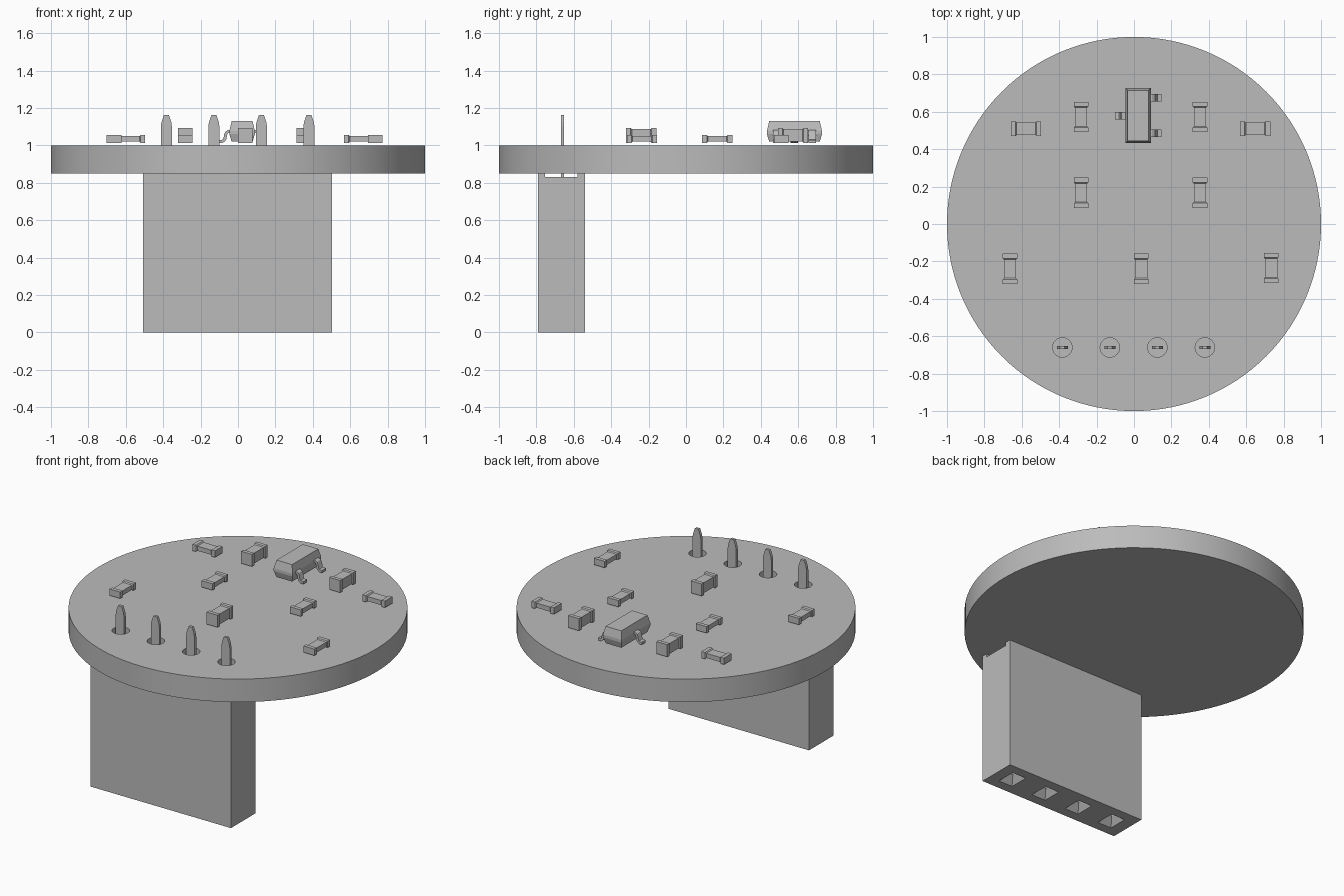
import bpy, bmesh, math
from mathutils import Vector

cube = bpy.data.objects.get("Cube")
if cube:
    bpy.data.objects.remove(cube, do_unlink=True)

GREY = (0.5, 0.5, 0.5, 1.0)
grey = bpy.data.materials.new("plain grey")
grey.use_nodes = True
grey.diffuse_color = GREY
grey.node_tree.nodes["Principled BSDF"].inputs["Base Color"].default_value = GREY


def loft(name, rings):
    """Skin a closed solid through rings of equal point count."""
    bm = bmesh.new()
    loops = [[bm.verts.new(p) for p in ring] for ring in rings]
    n = len(loops[0])
    for a, b in zip(loops, loops[1:]):
        for i in range(n):
            j = (i + 1) % n
            bm.faces.new((a[i], a[j], b[j], b[i]))
    bm.faces.new(loops[0][::-1])
    bm.faces.new(loops[-1])
    bmesh.ops.recalc_face_normals(bm, faces=bm.faces)
    mesh = bpy.data.meshes.new(name)
    bm.to_mesh(mesh)
    bm.free()
    mesh.materials.append(grey)
    obj = bpy.data.objects.new(name, mesh)
    bpy.context.collection.objects.link(obj)
    return obj


def rect(cx, cy, z, hx, hy):
    return [(cx + sx * hx, cy + sy * hy, z) for sx, sy in ((-1, -1), (1, -1), (1, 1), (-1, 1))]


def circle(cx, cy, z, r, n):
    return [(cx + r * math.cos(math.tau * i / n), cy + r * math.sin(math.tau * i / n), z) for i in range(n)]


def activate(obj):
    bpy.ops.object.select_all(action='DESELECT')
    obj.select_set(True)
    bpy.context.view_layer.objects.active = obj


def cut(obj, cutter):
    """Subtract the cutter, then throw it away."""
    cutter.hide_render = True
    mod = obj.modifiers.new("cut", 'BOOLEAN')
    mod.operation, mod.solver, mod.object = 'DIFFERENCE', 'EXACT', cutter
    activate(obj)
    bpy.ops.object.modifier_apply(modifier=mod.name)
    bpy.data.objects.remove(cutter, do_unlink=True)


def smooth(obj):
    activate(obj)
    bpy.ops.object.shade_smooth_by_angle(angle=math.radians(30))


PIN_X = [-0.383 + 0.254 * i for i in range(4)]
PIN_Y = -0.66

# Round board with pin holes
board = loft("round_board", [circle(0, 0, z, 1, 128) for z in (0.85, 1.0)])
for x in PIN_X:
    cut(board, loft("hole_cutter", [circle(x, PIN_Y, z, 0.052, 32) for z in (0.8, 1.05)]))
smooth(board)

# Socket housing: channel along the top, funnel openings underneath
housing = loft("socket_housing", [rect(-0.003, -0.665, z, 0.506, 0.126) for z in (0, 0.85)])
cut(housing, loft("channel_cutter", [rect(0, -0.667, z, 0.6, 0.088) for z in (0.83, 0.9)]))
for x in PIN_X:
    funnel = ((-0.01, 0.056, 0.071), (0.05, 0.022, 0.022), (0.35, 0.022, 0.022))
    cut(housing, loft("funnel_cutter", [rect(x, -0.665, z, hx, hy) for z, hx, hy in funnel]))

# Flat pins with tapered tips
for i, x in enumerate(PIN_X):
    shape = ((0.5, 0.03), (1.1, 0.03), (1.125, 0.026), (1.155, 0.016), (1.163, 0.012))
    loft(f"pin_{i + 1}", [rect(x, PIN_Y, z, h, 0.009) for z, h in shape])


def chip(name, x, y, height, along_x=False):
    """Small chip: two end caps with a slimmer waist between them."""
    z0, half_w, half_l, g = 1.014, 0.039, 0.081, 0.006
    rings = []
    for t, inset in ((-half_l, 0), (-0.056, 0), (-0.05, g), (0.05, g), (0.056, 0), (half_l, 0)):
        w, lo, hi = half_w - inset, z0 + inset, z0 + height - inset
        section = ((-w, lo), (w, lo), (w, hi), (-w, hi))
        rings.append([(x + t, y + s, z) if along_x else (x + s, y + t, z) for s, z in section])
    loft(name, rings)


# Low chips
LOW, TALL = 0.042, 0.079
for name, x, y, flat in (("outer_back_right", -0.577, 0.51, True), ("outer_back_left", 0.648, 0.51, True),
                         ("middle_right", -0.283, 0.167, False), ("middle_left", 0.353, 0.167, False),
                         ("front_right", -0.663, -0.24, False), ("front_left", 0.733, -0.235, False)):
    chip(f"low_chip_{name}", x, y, LOW, flat)

# Tall chips
for name, x, y in (("back_right", -0.283, 0.572), ("back_left", 0.353, 0.572), ("centre", 0.038, -0.24)):
    chip(f"tall_chip_{name}", x, y, TALL)

# Three-legged package with sloping sides
BX, BY = 0.022, 0.58
loft("package_body", [rect(BX, BY, z, 0.068 - d, 0.147 - d) for z, d in
                      ((1.02, 0.012), (1.06, 0), (1.078, 0), (1.13, 0.012))])


def leg(name, side, y):
    """Gull-wing strip bent from the body down to the board."""
    path = [Vector(p) for p in ((0.05, 1.075), (0.073, 1.075), (0.083, 1.069), (0.088, 1.058),
                                (0.092, 1.036), (0.098, 1.026), (0.108, 1.022), (0.124, 1.022))]
    rings = []
    for i, p in enumerate(path):
        d = (path[min(i + 1, len(path) - 1)] - path[max(i - 1, 0)]).normalized()
        n = Vector((-d.y, d.x)) * 0.008
        a, b = p + n, p - n
        rings.append([(BX + side * q.x, y + w, q.y) for q, w in ((a, -0.02), (a, 0.02), (b, 0.02), (b, -0.02))])
    smooth(loft(name, rings))


leg("package_leg_right", -1, BY)
leg("package_leg_left_back", 1, BY + 0.096)
leg("package_leg_left_front", 1, BY - 0.096)
